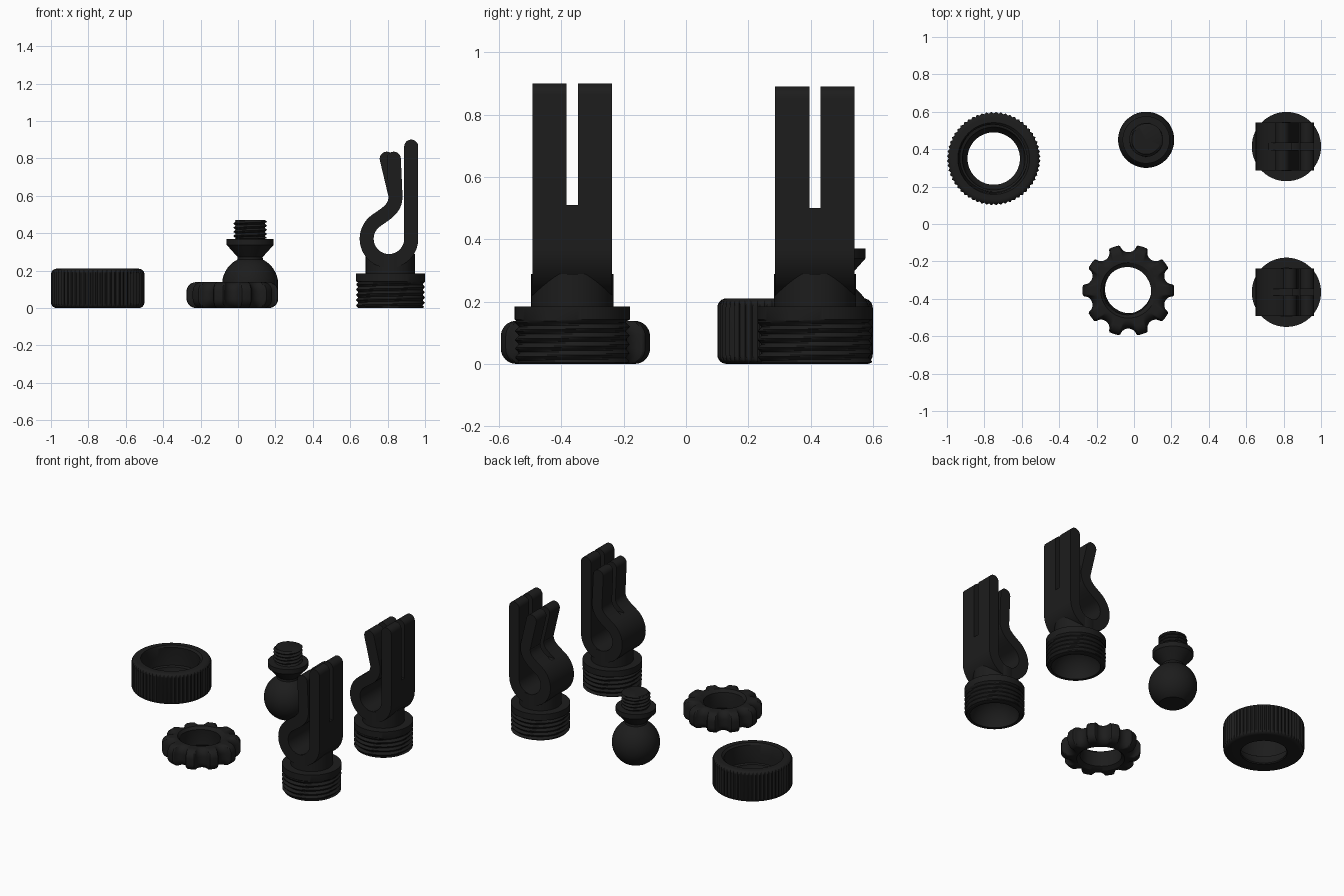
import bpy, bmesh
from math import sin, cos, pi, radians, sqrt, asin
from mathutils import Vector
from mathutils.geometry import interpolate_bezier

if "Cube" in bpy.data.objects:
    bpy.data.objects.remove(bpy.data.objects["Cube"])

black = bpy.data.materials.new("black_plastic")
black.diffuse_color = (0.012, 0.012, 0.012, 1)
black.use_nodes = True
black.node_tree.nodes["Principled BSDF"].inputs["Base Color"].default_value = black.diffuse_color


def finish(name, bm, loc):
    bmesh.ops.remove_doubles(bm, verts=bm.verts, dist=1e-5)
    bmesh.ops.recalc_face_normals(bm, faces=bm.faces)
    me = bpy.data.meshes.new(name)
    bm.to_mesh(me)
    bm.free()
    me.materials.append(black)
    ob = bpy.data.objects.new(name, me)
    ob.location = loc
    bpy.context.collection.objects.link(ob)
    return ob


def smooth(ob):
    bpy.ops.object.select_all(action='DESELECT')
    ob.select_set(True)
    bpy.context.view_layer.objects.active = ob
    bpy.ops.object.shade_smooth_by_angle(angle=radians(30))


def lathe(name, rows, loc, segs=96, ring=False):
    """Revolve rows of (radius or radius(angle), z); ring closes the section."""
    bm = bmesh.new()
    grid = []
    for r, z in rows:
        row = []
        for i in range(segs):
            a = 2 * pi * i / segs
            q = r(a) if callable(r) else r
            row.append(bm.verts.new((q * cos(a), q * sin(a), z)))
        grid.append(row)
    for j in range(len(grid) if ring else len(grid) - 1):
        lo, hi = grid[j], grid[(j + 1) % len(grid)]
        for i in range(segs):
            k = (i + 1) % segs
            bm.faces.new((lo[i], lo[k], hi[k], hi[i]))
    ob = finish(name, bm, loc)
    smooth(ob)
    return ob


def thread(r0, r1, z0, z1, pitch):
    """Helical ridge between radii r0 and r1."""
    n = max(2, round((z1 - z0) / pitch * 6))
    rows = []
    for i in range(n + 1):
        z = z0 + (z1 - z0) * i / n
        rows.append((lambda a, z=z: r0 + (r1 - r0) * abs(2 * ((z / pitch - a / (2 * pi)) % 1) - 1), z))
    return rows


def arc(r, cz, a0, a1, n, cr=0.0):
    return [(cr + r * cos(radians(a0 + (a1 - a0) * i / n)),
             cz + r * sin(radians(a0 + (a1 - a0) * i / n))) for i in range(n + 1)]


def rounded_side(height, rad, shape, n=6):
    """Outer wall with rounded top and bottom; shape(angle, inset) gives radius."""
    pts = arc(rad, rad, -90, 0, n) + arc(rad, height - rad, 0, 90, n)
    return [(lambda a, d=rad - x: shape(a, d), z) for x, z in pts]


# Knurled ring nut with internal thread and seat lip
def knurl(a, inset):
    tooth = abs(2 * ((a * 60 / (2 * pi)) % 1) - 1)
    return 0.25 - max(inset, 0.009 * tooth)


rows = rounded_side(0.21, 0.03, knurl)
rows += [(0.192, 0.21)] + thread(0.190, 0.176, 0.198, 0.075, 0.028)
rows += [(0.168, 0.07), (0.165, 0.055), (0.156, 0.03), (0.14, 0.006), (0.145, 0)]
lathe("knurled_ring_nut", rows, (-0.75, 0.35, 0), 240, True)


# Scalloped lock nut with ten finger notches
def scallop(a, inset):
    step = 2 * pi / 10
    d = (a - pi / 2 + step / 2) % step - step / 2
    c, rho = 0.25, 0.046
    r = 0.245
    if abs(c * sin(d)) < rho:
        r = min(r, c * cos(d) - sqrt(rho ** 2 - (c * sin(d)) ** 2))
    return r - inset


rows = rounded_side(0.138, 0.05, scallop, 8)
rows += [(0.148, 0.138)] + thread(0.136, 0.119, 0.122, 0.016, 0.024) + [(0.148, 0)]
lathe("scalloped_lock_nut", rows, (-0.03, -0.355, 0), 240, True)

# Ball stud: ball, flared collar and threaded end
low = -56.4
rows = [(0, 0)] + arc(0.15, 0.125, low, 63, 24)
rows += [(0.067, 0.272), (0.126, 0.338), (0.126, 0.37), (0.08, 0.37)]
rows += thread(0.077, 0.091, 0.372, 0.465, 0.022) + [(0.077, 0.47), (0, 0.47)]
lathe("ball_stud", rows, (0.065, 0.45, 0), 96)


# Spring clip: threaded socket base plus a bent, slotted strip
def clip(name, loc, jaw_top, arm_top_x, slot_z):
    rows = arc(0.152, 0, 90, 0, 14) + [(0.172, 0)]
    rows += thread(0.171, 0.185, 0.005, 0.138, 0.028)
    rows += [(0.185, 0.142), (0.185, 0.184), (0.132, 0.184), (0.132, 0.289), (0, 0.289)]
    lathe(name + "_base", rows, loc, 96)

    half, wide = 0.0375, 0.1275
    cx, cz, rad = -0.008, 0.37, 0.119
    path = [Vector((cx + rad, jaw_top - half)), Vector((cx + rad, 0.55))]
    path += [Vector((cx + rad * cos(radians(-t)), cz + rad * sin(radians(-t)))) for t in range(0, 236, 5)]
    end = path[-1]
    path += interpolate_bezier(end, end + Vector((0.062, 0.043)), Vector((0.029, 0.535)),
                               Vector((0.027, 0.60)), 16)[1:]
    path.append(Vector((arm_top_x, 0.798)))

    # centre line, normal and half width, with rounded ends
    sect = []
    last = len(path) - 1
    for i, p in enumerate(path):
        t = (path[min(i + 1, last)] - path[max(i - 1, 0)]).normalized()
        caps = [(0, half)]
        if i in (0, last):
            caps = [(half * sin(radians(b)), half * max(cos(radians(b)), 0.03)) for b in range(0, 91, 10)]
            if i == 0:
                caps = [(-s, h) for s, h in reversed(caps)]
        for s, h in caps:
            sect.append((p + t * s, Vector((-t.y, t.x)), h))
    bm = bmesh.new()
    quads = []
    for c, n, h in sect:
        a, b = c + n * h, c - n * h
        quads.append([bm.verts.new(v) for v in ((a.x, -wide, a.y), (b.x, -wide, b.y),
                                                (b.x, wide, b.y), (a.x, wide, a.y))])
    for lo, hi in zip(quads, quads[1:]):
        for i in range(4):
            k = (i + 1) % 4
            bm.faces.new((lo[i], lo[k], hi[k], hi[i]))
    bm.faces.new(quads[0])
    bm.faces.new(quads[-1])
    strip = finish(name + "_spring_jaws", bm, loc)

    # slot through both jaws
    bm = bmesh.new()
    bmesh.ops.create_cube(bm, size=1)
    bmesh.ops.scale(bm, vec=(0.6, 0.036, 0.6), verts=bm.verts)
    cutter = finish(name + "_slot_cutter", bm, (loc[0], loc[1], slot_z + 0.3))
    cutter.hide_render = True
    mod = strip.modifiers.new("slot", 'BOOLEAN')
    mod.operation, mod.solver, mod.object = 'DIFFERENCE', 'EXACT', cutter
    bpy.context.view_layer.update()
    bpy.context.view_layer.objects.active = strip
    bpy.ops.object.modifier_apply(modifier=mod.name)
    bpy.data.objects.remove(cutter)
    smooth(strip)


clip("front_clip", (0.815, -0.365, 0), 0.90, 0.018, 0.51)
clip("back_clip", (0.815, 0.414, 0), 0.89, -0.020, 0.50)
